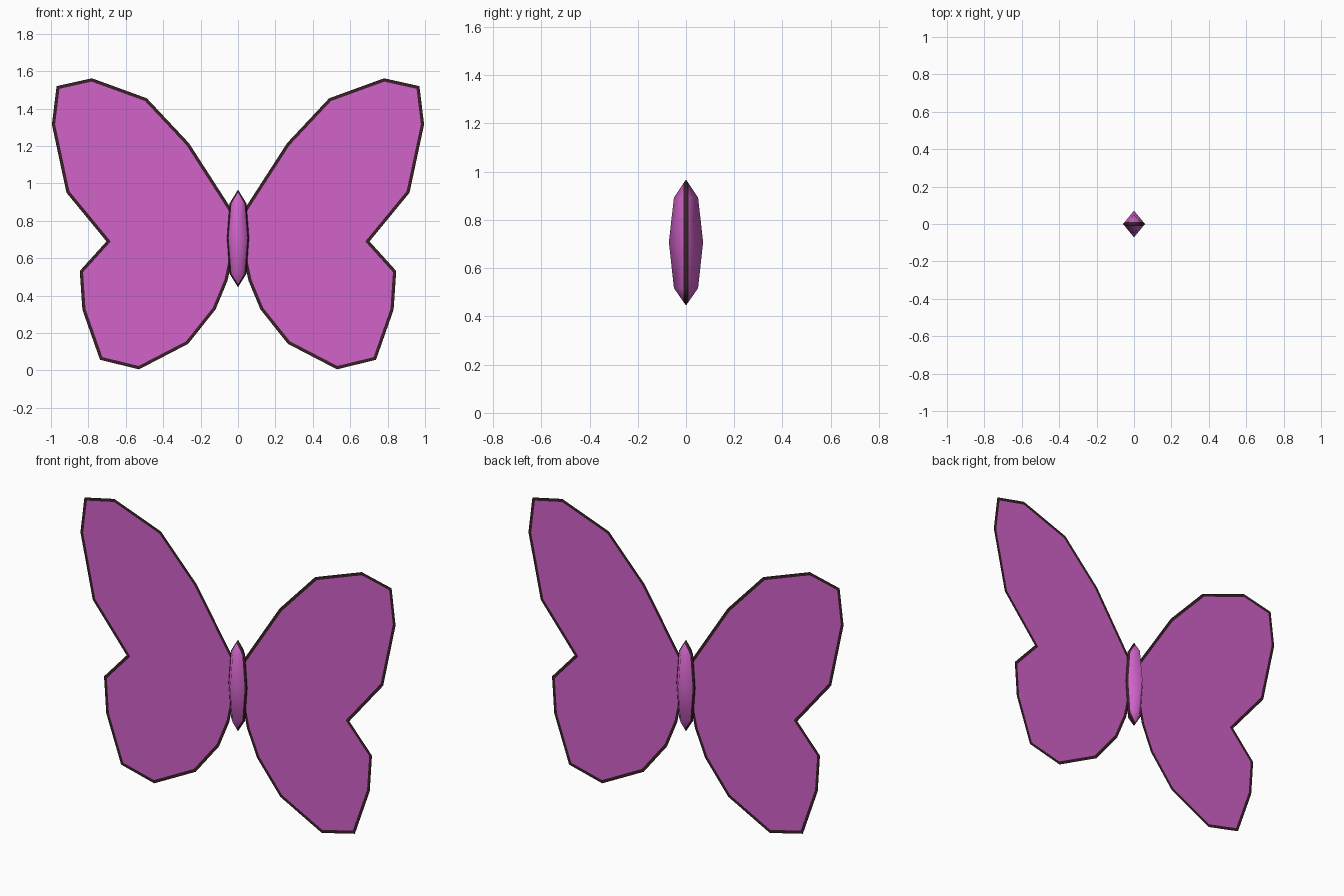
import bpy, bmesh

if "Cube" in bpy.data.objects:
    bpy.data.objects.remove(bpy.data.objects["Cube"])


def material(name, rgb):
    m = bpy.data.materials.new(name)
    m.diffuse_color = (*rgb, 1)
    m.use_nodes = True
    m.node_tree.nodes["Principled BSDF"].inputs["Base Color"].default_value = m.diffuse_color
    return m


purple = material("orchid purple", (0.64, 0.125, 0.59))
dark = material("dark brown", (0.042, 0.014, 0.021))


def finish(bm, name):
    me = bpy.data.meshes.new(name)
    bm.to_mesh(me)
    bm.free()
    me.materials.append(purple)
    me.materials.append(dark)
    ob = bpy.data.objects.new(name, me)
    bpy.context.collection.objects.link(ob)
    return ob


# Wing outline (x, z), right side
OUTLINE = [(.03, .855), (.262, 1.215), (.487, 1.455), (.781, 1.562), (.97, 1.52),
           (.995, 1.315), (.917, .95), (.703, .69), (.846, .532), (.832, .325),
           (.738, .057), (.529, .006), (.267, .142), (.12, .326), (.056, .48), (.03, .6)]


# Flat wings with a dark inset rim
def wing(name, side):
    bm = bmesh.new()
    pts = OUTLINE if side < 0 else OUTLINE[::-1]
    f = bm.faces.new([bm.verts.new((side * x, 0, z)) for x, z in pts])
    bm.normal_update()
    rim = bmesh.ops.inset_region(bm, faces=[f], thickness=0.017,
                                 use_boundary=True, use_even_offset=True)
    for r in rim["faces"]:
        r.material_index = 1
    return finish(bm, name)


wing("right_wing", 1)
wing("left_wing", -1)

# Spindle body with a diamond cross-section (z, half width, half depth)
RINGS = [(.517, .045, .050), (.708, .059, .071), (.893, .045, .050)]
bm = bmesh.new()
rings = [[bm.verts.new(p) for p in ((a, 0, z), (0, b, z), (-a, 0, z), (0, -b, z))]
         for z, a, b in RINGS]
bottom, top = bm.verts.new((0, 0, .445)), bm.verts.new((0, 0, .967))
for i in range(4):
    j = (i + 1) % 4
    for lo, hi in zip(rings, rings[1:]):
        bm.faces.new((lo[i], lo[j], hi[j], hi[i]))
    bm.faces.new((bottom, rings[0][j], rings[0][i]))
    bm.faces.new((top, rings[-1][i], rings[-1][j]))

# Dark band along the body where the wings meet it
BAND = 0.011
for y in (-BAND, BAND):
    bmesh.ops.bisect_plane(bm, geom=bm.verts[:] + bm.edges[:] + bm.faces[:],
                           plane_co=(0, y, 0), plane_no=(0, 1, 0))
bmesh.ops.recalc_face_normals(bm, faces=bm.faces[:])
for f in bm.faces:
    f.smooth = True
    if abs(f.calc_center_median().y) < BAND:
        f.material_index = 1
finish(bm, "body")
